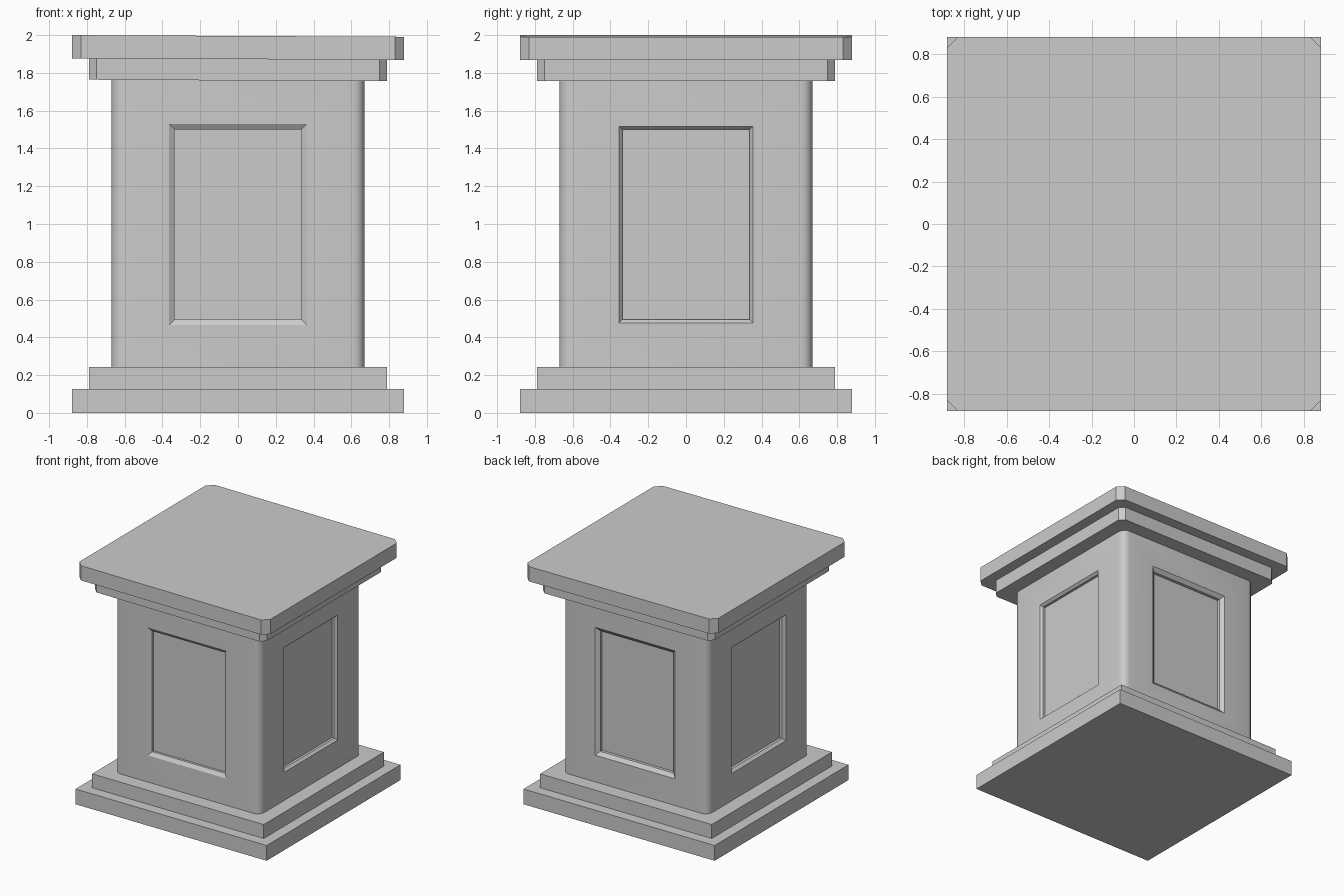
import bpy, bmesh, math
from mathutils import Matrix, Vector

if "Cube" in bpy.data.objects:
    bpy.data.objects.remove(bpy.data.objects["Cube"])


def make_object(name, bm):
    bmesh.ops.recalc_face_normals(bm, faces=bm.faces)
    mesh = bpy.data.meshes.new(name)
    bm.to_mesh(mesh)
    bm.free()
    ob = bpy.data.objects.new(name, mesh)
    bpy.context.collection.objects.link(ob)
    return ob


def slab(name, half, z0, z1, corner=0.0, segments=1, tilt=0.0):
    """Square block with optional cut or rounded upright corners."""
    bm = bmesh.new()
    bmesh.ops.create_cube(bm, size=1)
    for v in bm.verts:
        v.co = Vector((v.co.x * 2 * half, v.co.y * 2 * half, z0 + (v.co.z + 0.5) * (z1 - z0)))
    if corner:
        upright = [e for e in bm.edges if abs(e.verts[0].co.z - e.verts[1].co.z) > 0.01]
        bmesh.ops.bevel(bm, geom=upright, offset=corner, segments=segments,
                        profile=0.5, affect='EDGES')
    for v in bm.verts:
        v.co.z -= tilt * v.co.x
    return make_object(name, bm)


def loft_panel(bm, angle, rings):
    """Closed recess volume from (depth, half width, bottom, top) rings."""
    turn = Matrix.Rotation(angle, 3, 'Z')
    loops = []
    for depth, w, z0, z1 in rings:
        y = -SHAFT + depth
        loops.append([bm.verts.new(turn @ Vector(p)) for p in
                      ((-w, y, z0), (w, y, z0), (w, y, z1), (-w, y, z1))])
    bm.faces.new(loops[0])
    bm.faces.new(loops[-1][::-1])
    for a, b in zip(loops, loops[1:]):
        for i in range(4):
            j = (i + 1) % 4
            bm.faces.new((a[i], b[i], b[j], a[j]))


SHAFT = 0.67

# stepped base
slab("base_plinth", 0.88, 0.0, 0.127)
slab("base_step", 0.79, 0.127, 0.243)

# shaft with rounded corners
shaft = slab("shaft", SHAFT, 0.243, 1.762, 0.06, 5)

# recessed panels: front, right, back, left (depth, half width, bottom, top, bevel)
panels = [(0.040, 0.365, 0.465, 1.53, 0.030),
          (0.040, 0.355, 0.477, 1.517, 0.018),
          (0.050, 0.368, 0.465, 1.53, 0.030),
          (0.045, 0.360, 0.470, 1.52, 0.020)]
bm = bmesh.new()
for i, (d, w, z0, z1, b) in enumerate(panels):
    rings = [(-d / 2, w + b, z0 - b, z1 + b),
             (d / 2, w - b, z0 + b, z1 - b),
             (d, w - b, z0 + b, z1 - b)]
    loft_panel(bm, i * math.pi / 2, rings)
cutter = make_object("panel_cutter", bm)
cutter.hide_render = True
mod = shaft.modifiers.new("panels", 'BOOLEAN')
mod.operation = 'DIFFERENCE'
mod.solver = 'EXACT'
mod.object = cutter
bpy.context.view_layer.objects.active = shaft
shaft.select_set(True)
bpy.ops.object.modifier_apply(modifier=mod.name)
bpy.data.objects.remove(cutter)
bpy.ops.object.shade_smooth_by_angle(angle=math.radians(25))

# slightly tilted stepped cap with cut corners
slab("cap_step", 0.79, 1.76, 1.873, 0.04, 1, 0.005)
slab("cap_top", 0.88, 1.873, 1.9955, 0.05, 1, 0.005)
